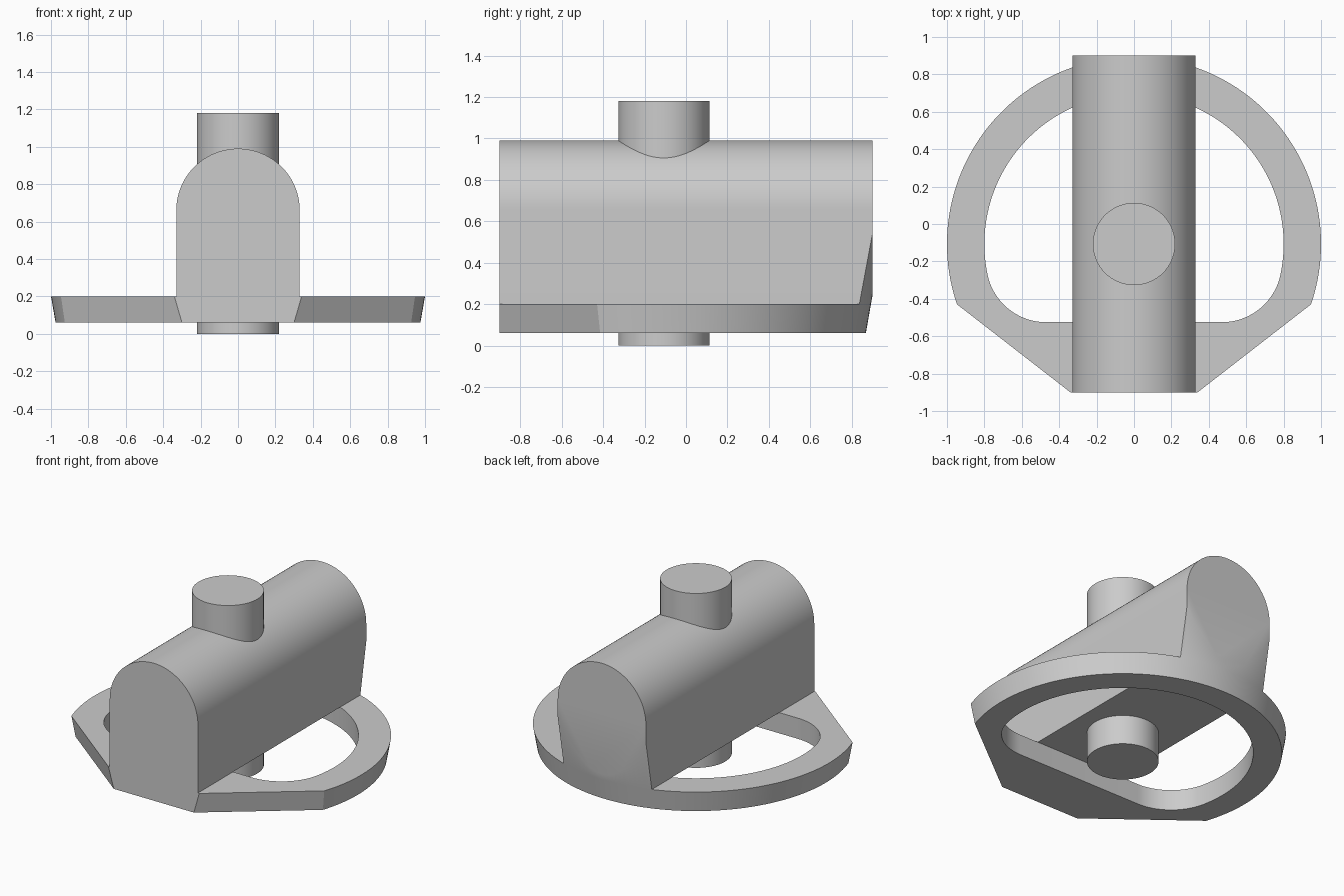
import bpy, bmesh, math
from math import sin, cos, sqrt, pi

if "Cube" in bpy.data.objects:
    bpy.data.objects.remove(bpy.data.objects["Cube"], do_unlink=True)

CY = -0.107            # centre of the round base
BASE, DECK = 0.06, 0.2 # underside and top of the flange
FRONT, BACK = -0.9, 0.9
DRAFT = 0.176          # outward slope of the outer wall

grey = bpy.data.materials.new("plain grey")
grey.use_nodes = True
colour = (0.6, 0.6, 0.6, 1)
grey.diffuse_color = colour
grey.node_tree.nodes["Principled BSDF"].inputs["Base Color"].default_value = colour


def finish(name, bm):
    bmesh.ops.recalc_face_normals(bm, faces=bm.faces[:])
    mesh = bpy.data.meshes.new(name)
    bm.to_mesh(mesh)
    bm.free()
    mesh.materials.append(grey)
    obj = bpy.data.objects.new(name, mesh)
    bpy.context.collection.objects.link(obj)
    return obj


def smooth(obj):
    bpy.ops.object.select_all(action='DESELECT')
    obj.select_set(True)
    bpy.context.view_layer.objects.active = obj
    bpy.ops.object.shade_smooth_by_angle(angle=math.radians(25))


def arc(cx, cy, r, a0, a1, n):
    return [(cx + r * cos(a0 + (a1 - a0) * i / n),
             cy + r * sin(a0 + (a1 - a0) * i / n)) for i in range(n + 1)]


def radius(z):
    return 1 + DRAFT * (z - DECK)


def outer_outline(z):
    # Round rim with two straight cuts leading to a flat front
    r = radius(z)
    px, py = 0.34 + 0.287 * (z - DECK), FRONT - CY
    dx, dy = 0.79, 0.613
    along = px * dx + py * dy
    t = -along + sqrt(along ** 2 - (px * px + py * py - r * r))
    a = math.atan2(py + t * dy, px + t * dx)
    return [(-px, FRONT), (px, FRONT)] + arc(0, CY, r, a, pi - a, 110)


def hole_outline():
    # Round opening with a straight front and filleted corners
    cx, rf, r = 0.47, 0.32, 0.8
    cy = -0.525 + rf
    a = math.atan2(cy - CY, cx)
    pts = arc(cx, cy, rf, -pi / 2, a, 20)
    pts += arc(0, CY, r, a, pi - a, 96)[1:-1]
    return pts + arc(-cx, cy, rf, pi - a, 1.5 * pi, 20)


def ring(bm, pts, z):
    verts = [bm.verts.new((x, y, z)) for x, y in pts]
    edges = [bm.edges.new((v, verts[i - 1])) for i, v in enumerate(verts)]
    return verts, edges


# Flange: pierced plate with a sloping outer wall
bm = bmesh.new()
caps = []
walls = []
for outline in (outer_outline, lambda z: hole_outline()):
    low, low_e = ring(bm, outline(BASE), BASE)
    high, high_e = ring(bm, outline(DECK), DECK)
    caps.append((low_e, high_e))
    walls.append((low, high))
for level in (0, 1):
    bmesh.ops.triangle_fill(bm, use_beauty=True, edges=caps[0][level] + caps[1][level])
for low, high in walls:
    for i in range(len(low)):
        bm.faces.new((low[i - 1], low[i], high[i], high[i - 1]))
smooth(finish("flange", bm))

# Body: arched block whose back follows the sloping rim
bm = bmesh.new()
half = 0.33
profile = [(-half, DECK), (half, DECK)] + arc(0, 0.66, half, 0, pi, 48)
face = bm.faces.new([bm.verts.new((x, FRONT, z)) for x, z in profile])
moved = bmesh.ops.extrude_face_region(bm, geom=[face])["geom"]
bmesh.ops.translate(bm, vec=(0, BACK - FRONT, 0),
                    verts=[g for g in moved if isinstance(g, bmesh.types.BMVert)])
body = finish("arched_body", bm)

# Cone that trims the body to the rim
bm = bmesh.new()
bottom, top = 0.1, 1.2
bmesh.ops.create_cone(bm, cap_ends=True, segments=220, radius1=radius(bottom),
                      radius2=radius(top), depth=top - bottom)
bmesh.ops.translate(bm, verts=bm.verts[:], vec=(0, CY, (top + bottom) / 2))
cutter = finish("rim_cutter", bm)
cutter.hide_render = True

trim = body.modifiers.new("trim", 'BOOLEAN')
trim.operation = 'INTERSECT'
trim.solver = 'EXACT'
trim.object = cutter
bpy.context.view_layer.objects.active = body
body.select_set(True)
bpy.ops.object.modifier_apply(modifier=trim.name)
bpy.data.objects.remove(cutter, do_unlink=True)
smooth(body)

# Pin: upright cylinder through the body
bm = bmesh.new()
height = 1.18
bmesh.ops.create_cone(bm, cap_ends=True, segments=72, radius1=0.22, radius2=0.22, depth=height)
bmesh.ops.translate(bm, verts=bm.verts[:], vec=(0, CY, height / 2))
smooth(finish("pin", bm))
